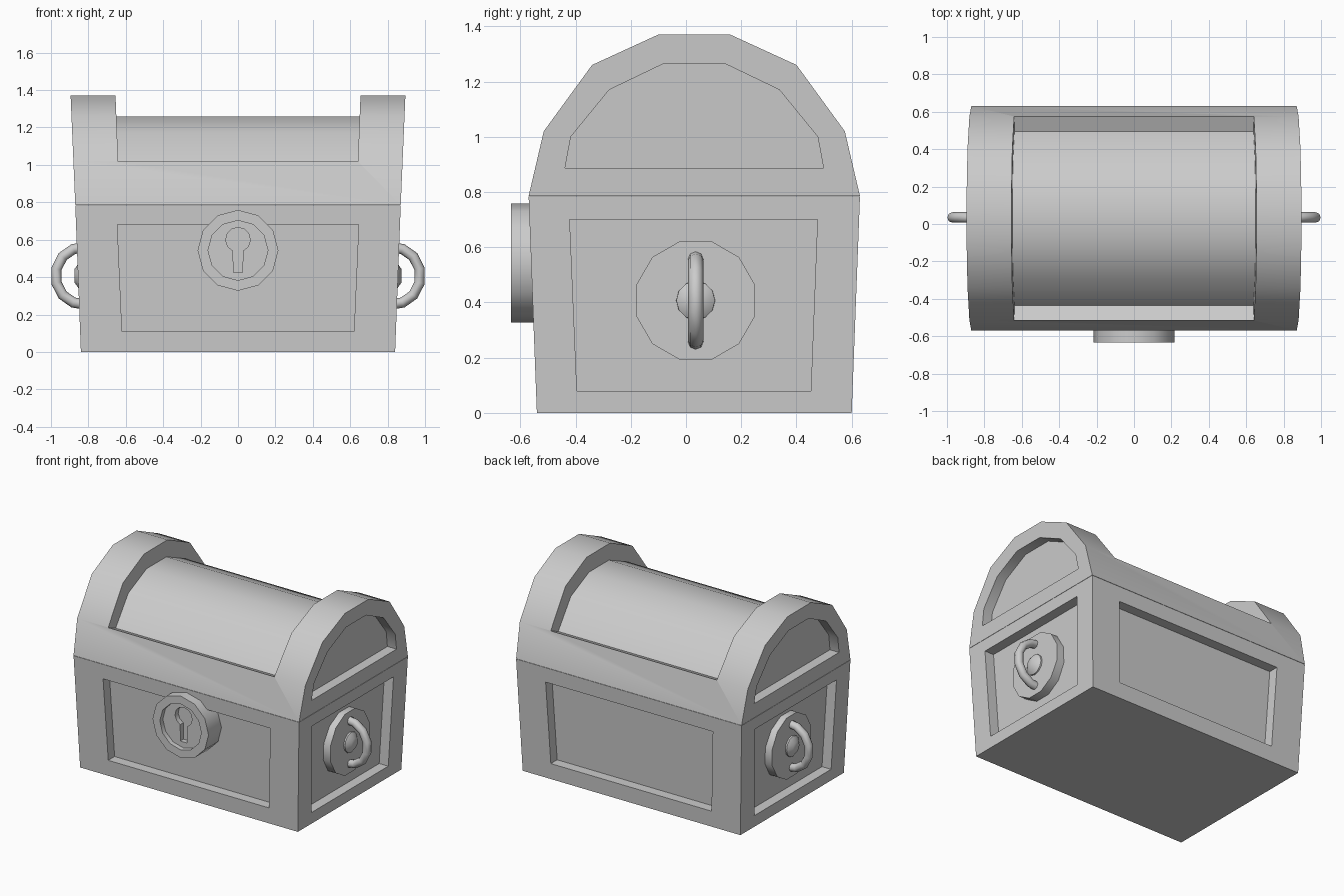
import bpy, bmesh, math

if "Cube" in bpy.data.objects:
    bpy.data.objects.remove(bpy.data.objects["Cube"])

YC = 0.03      # centre line of the chest in y
SEAM = 0.785   # height where lid meets body


def loft(name, a, b):
    """Closed solid between two matching loops of 3D points."""
    bm = bmesh.new()
    va = [bm.verts.new(p) for p in a]
    vb = [bm.verts.new(p) for p in b]
    n = len(va)
    bm.faces.new(va)
    bm.faces.new(vb[::-1])
    for i in range(n):
        j = (i + 1) % n
        bm.faces.new((va[j], va[i], vb[i], vb[j]))
    bmesh.ops.recalc_face_normals(bm, faces=bm.faces)
    me = bpy.data.meshes.new(name)
    bm.to_mesh(me)
    bm.free()
    ob = bpy.data.objects.new(name, me)
    bpy.context.collection.objects.link(ob)
    return ob


def select(ob):
    bpy.ops.object.select_all(action='DESELECT')
    ob.select_set(True)
    bpy.context.view_layer.objects.active = ob


def cut(ob, cutter):
    select(ob)
    m = ob.modifiers.new("cut", 'BOOLEAN')
    m.operation, m.solver, m.object = 'DIFFERENCE', 'EXACT', cutter
    bpy.ops.object.modifier_apply(modifier=m.name)
    bpy.data.objects.remove(cutter)


def smooth(ob, deg=40):
    select(ob)
    bpy.ops.object.shade_smooth_by_angle(angle=math.radians(deg))


def ring(r, n, start=0.0):
    return [(r * math.cos(start + 2 * math.pi * i / n),
             r * math.sin(start + 2 * math.pi * i / n)) for i in range(n)]


def body_x(z):
    return 0.84 + 0.03 * z / SEAM


def lid_x(z):
    return 0.87 + 0.025 * (z - SEAM) / 0.585


def wall_y(z):
    return 0.57 + 0.03 * z / SEAM


def end_cutter(pts, wall, s, depth=0.07):
    """Recess in a side wall, its floor parallel to the wall."""
    return loft("cutter", [(s * (wall(z) + 0.1), y, z) for y, z in pts],
                [(s * (wall(z) - depth), y, z) for y, z in pts])


def mirrored(half):
    """Half profile (distance from centre, z), bottom to top -> full profile."""
    return [(YC - d, z) for d, z in half] + [(YC + d, z) for d, z in half[::-1]]


# Tapered body with a recessed panel in each wall
def rect(z):
    x, y = body_x(z), wall_y(z)
    return [(-x, YC - y, z), (x, YC - y, z), (x, YC + y, z), (-x, YC + y, z)]


body = loft("chest_body", rect(0), rect(SEAM - 0.002))
front_panel = [(-0.62, 0.11), (0.62, 0.11), (0.645, 0.68), (-0.645, 0.68)]
side_panel = [(-0.395, 0.08), (0.452, 0.08), (0.476, 0.70), (-0.421, 0.70)]
for s in (1, -1):
    cut(body, loft("cutter",
                   [(x, YC + s * (wall_y(z) + 0.1), z) for x, z in front_panel],
                   [(x, YC + s * (wall_y(z) - 0.07), z) for x, z in front_panel]))
    cut(body, end_cutter(side_panel, body_x, s))

# Faceted barrel lid
arch = mirrored([(0.60, SEAM), (0.545, 1.02), (0.37, 1.26), (0.13, 1.37)])
lid = loft("barrel_lid", [(lid_x(z), y, z) for y, z in arch],
           [(-lid_x(z), y, z) for y, z in arch])

# Sunken middle of the lid between the two end bands
inner = mirrored([(0.65, 1.063), (0.465, 0.985), (0.315, 1.17), (0.11, 1.26)])
inner += [(0.68, 1.6), (-0.62, 1.6)]
mid_x = lambda z: 0.64 + 0.015 * (z - 1.0) / 0.37
cut(lid, loft("cutter", [(mid_x(z), y, z) for y, z in inner],
              [(-mid_x(z), y, z) for y, z in inner]))

# Recessed arches in the lid ends
end_arch = mirrored([(0.468, 0.887), (0.447, 1.0), (0.308, 1.17), (0.11, 1.265)])
for s in (1, -1):
    cut(lid, end_cutter(end_arch, lid_x, s))
smooth(lid)

# Round lock with sunken face and keyhole
LZ = 0.543


def lock_part(name, pts, y0, y1):
    return loft(name, [(x, y0, z) for x, z in pts], [(x, y1, z) for x, z in pts])


disc = lambda r: [(x, LZ + z) for x, z in ring(r, 12)]
lock = lock_part("lock", disc(0.216), -0.633, -0.47)
cut(lock, lock_part("cutter", disc(0.16), -0.7, -0.60))
keyhole = [(0.066 * math.cos(t), 0.60 + 0.066 * math.sin(t))
           for t in (math.radians(-67 + 314 * i / 10) for i in range(11))]
keyhole += [(-0.025, 0.425), (0.025, 0.425)]
cut(lock, lock_part("cutter", keyhole, -0.7, -0.565))
smooth(lock)

# Side handles: plate, knob and curved bar
HY, HZ = 0.035, 0.407


def side_disc(name, s, x0, r0, x1, r1, n, start):
    ob = loft(name, [(s * x0, HY + y, HZ + z) for y, z in ring(r0, n, start)],
              [(s * x1, HY + y, HZ + z) for y, z in ring(r1, n, start)])
    smooth(ob)


for s, side in ((1, "right"), (-1, "left")):
    side_disc(side + "_handle_plate", s, 0.76, 0.222, 0.84, 0.222, 12, math.pi / 12)
    side_disc(side + "_handle_knob", s, 0.82, 0.072, 0.85, 0.07, 12, 0)
    side_disc(side + "_handle_knob_cap", s, 0.85, 0.07, 0.875, 0.035, 12, 0)

    half = [(0.82, 0.152), (0.88, 0.143), (0.937, 0.103), (0.971, 0.037)]
    path = half + [(x, -z) for x, z in half[::-1]]
    cu = bpy.data.curves.new(side + "_handle", 'CURVE')
    cu.dimensions = '3D'
    cu.bevel_depth = 0.028
    cu.bevel_resolution = 2
    cu.use_fill_caps = True
    sp = cu.splines.new('POLY')
    sp.points.add(len(path) - 1)
    for p, (x, z) in zip(sp.points, path):
        p.co = (s * x, HY, HZ + z, 1)
    ob = bpy.data.objects.new(side + "_handle", cu)
    bpy.context.collection.objects.link(ob)
    select(ob)
    bpy.ops.object.convert(target='MESH')
    smooth(bpy.context.object, 50)
